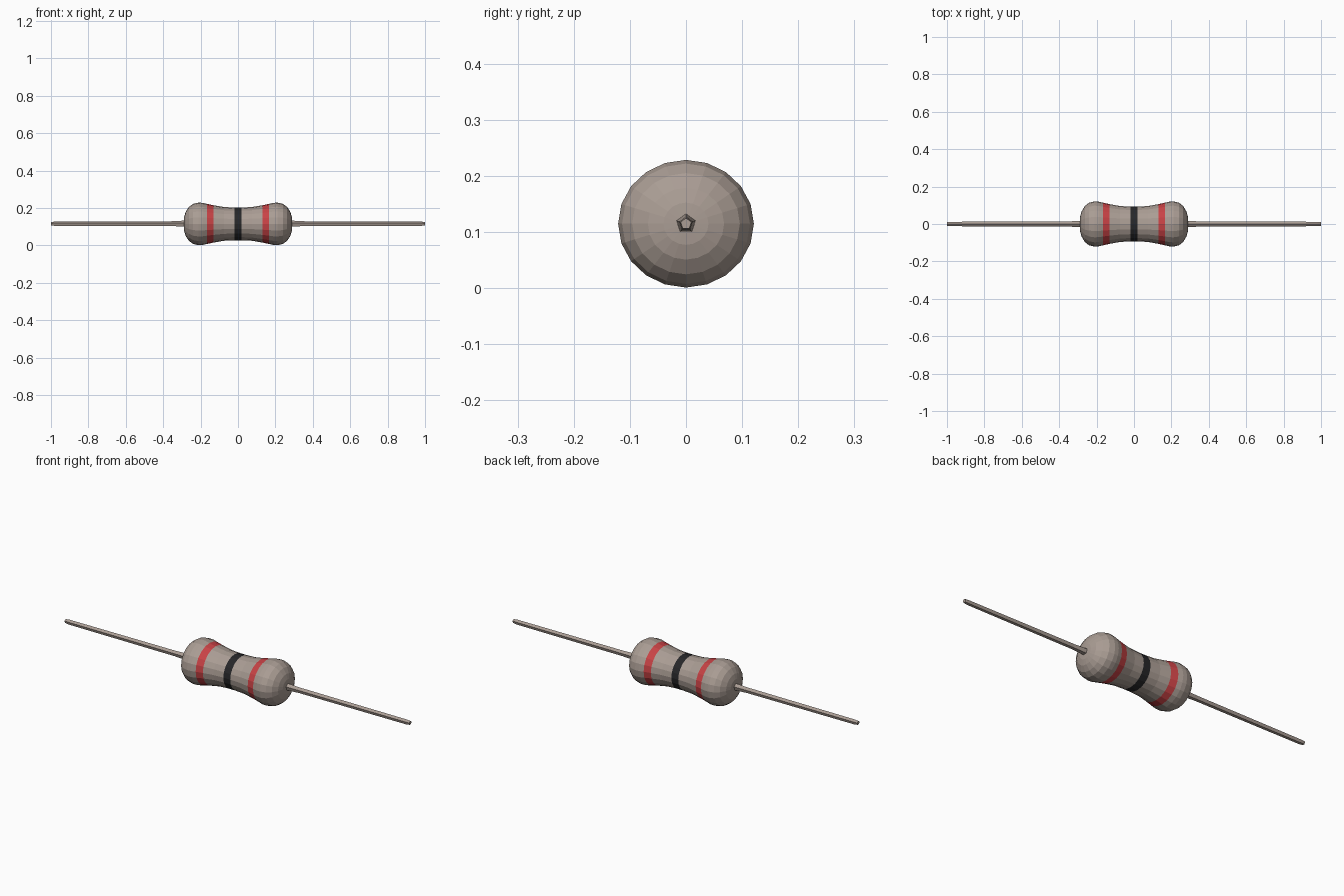
import bpy, bmesh, math

if "Cube" in bpy.data.objects:
    bpy.data.objects.remove(bpy.data.objects["Cube"])

CENTRE_Z = 0.115


def material(name, rgb):
    m = bpy.data.materials.new(name)
    m.diffuse_color = (*rgb, 1)
    m.use_nodes = True
    m.node_tree.nodes["Principled BSDF"].inputs["Base Color"].default_value = m.diffuse_color
    return m


BEIGE = material("beige grey", (0.40, 0.335, 0.295))
RED = material("band red", (0.58, 0.055, 0.06))
BLACK = material("band black", (0.02, 0.02, 0.022))


def lathe_x(name, profile, sides, mats, phase=0.0, z_scale=1.0, rule=None):
    """Revolve (x, radius) points about the x axis and cap both ends."""
    bm = bmesh.new()
    rings = []
    for x, r in profile:
        ring = []
        for i in range(sides):
            a = phase + 2 * math.pi * i / sides
            ring.append(bm.verts.new((x, r * math.cos(a), r * z_scale * math.sin(a))))
        rings.append(ring)
    for a, b in zip(rings, rings[1:]):
        for i in range(sides):
            j = (i + 1) % sides
            bm.faces.new((a[i], a[j], b[j], b[i]))
    bm.faces.new(rings[0])
    bm.faces.new(rings[-1])
    bmesh.ops.recalc_face_normals(bm, faces=bm.faces)
    if rule:
        for f in bm.faces:
            f.material_index = rule(abs(f.calc_center_median().x))
    me = bpy.data.meshes.new(name)
    bm.to_mesh(me)
    bm.free()
    for m in mats:
        me.materials.append(m)
    ob = bpy.data.objects.new(name, me)
    ob.location.z = CENTRE_Z
    bpy.context.collection.objects.link(ob)
    return ob


# Dumbbell body with painted bands
half = [(0.02, 0.093), (0.075, 0.096), (0.13, 0.106), (0.166, 0.114),
        (0.19, 0.120), (0.212, 0.121), (0.24, 0.114), (0.263, 0.096),
        (0.28, 0.068), (0.288, 0.04), (0.290, 0.015)]
profile = [(-x, r) for x, r in reversed(half)] + half


def band(x):
    if x < 0.02:
        return 2
    return 1 if 0.13 < x < 0.166 else 0


lathe_x("body", profile, 20, [BEIGE, RED, BLACK], z_scale=0.94, rule=band)

# Five-sided wire leads, slightly thicker where they meet the body
for side, label in ((-1, "left"), (1, "right")):
    lead = [(0.27 * side, 0.019), (0.30 * side, 0.017), (0.36 * side, 0.014),
            (0.98 * side, 0.0125), (1.0 * side, 0.010)]
    lathe_x(label + "_lead", lead, 5, [BEIGE], phase=math.pi / 2)
